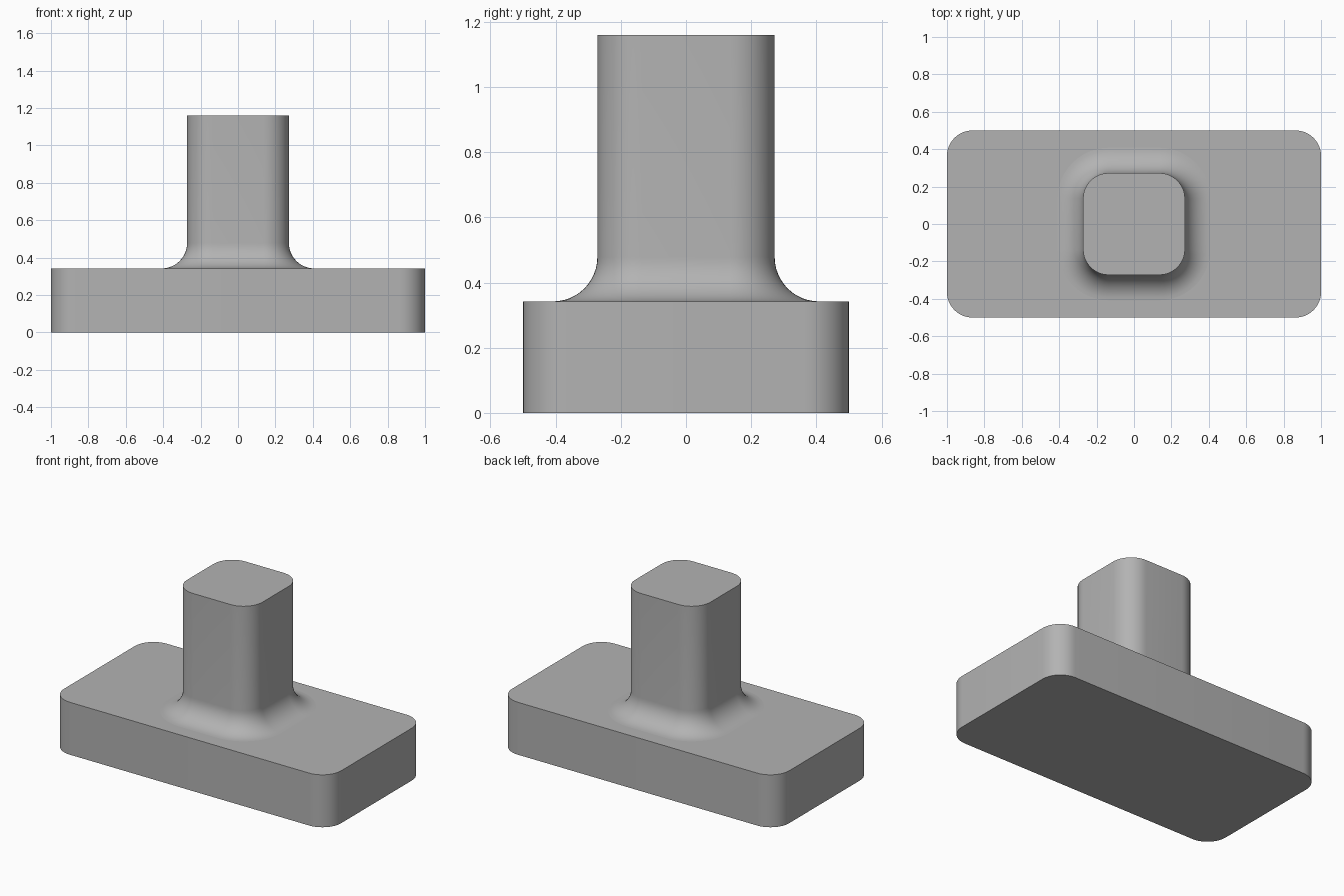
import bpy
import bmesh
from math import cos, sin, pi, radians

if "Cube" in bpy.data.objects:
    bpy.data.objects.remove(bpy.data.objects["Cube"], do_unlink=True)

R = 0.136            # shared corner and fillet radius
BASE_H = 0.342
POST_HALF = 0.272
POST_TOP = 1.16
STEPS = 12           # segments per quarter round

grey = bpy.data.materials.new("plain grey")
grey.use_nodes = True
colour = (0.45, 0.45, 0.45, 1)
grey.diffuse_color = colour
grey.node_tree.nodes["Principled BSDF"].inputs["Base Color"].default_value = colour


def rounded_ring(bm, half_x, half_y, radius, z):
    """Rounded rectangle of vertices, counter-clockwise."""
    ring = []
    for quarter, (sx, sy) in enumerate([(1, 1), (-1, 1), (-1, -1), (1, -1)]):
        for i in range(STEPS + 1):
            a = (quarter + i / STEPS) * pi / 2
            ring.append(bm.verts.new((sx * (half_x - radius) + radius * cos(a),
                                      sy * (half_y - radius) + radius * sin(a), z)))
    return ring


def loft(name, sections, cap_bottom=True):
    """Skin a stack of rounded rectangles into one part."""
    bm = bmesh.new()
    rings = [rounded_ring(bm, *s) for s in sections]
    for low, high in zip(rings, rings[1:]):
        for i in range(len(low)):
            j = (i + 1) % len(low)
            bm.faces.new((low[i], low[j], high[j], high[i]))
    bm.faces.new(rings[-1])
    if cap_bottom:
        bm.faces.new(rings[0][::-1])
    mesh = bpy.data.meshes.new(name)
    bm.to_mesh(mesh)
    bm.free()
    mesh.materials.append(grey)
    obj = bpy.data.objects.new(name, mesh)
    bpy.context.collection.objects.link(obj)
    bpy.ops.object.select_all(action='DESELECT')
    obj.select_set(True)
    bpy.context.view_layer.objects.active = obj
    bpy.ops.object.shade_smooth_by_angle(angle=radians(30))
    return obj


# Rounded slab
loft("base", [(1, 0.5, R, 0), (1, 0.5, R, BASE_H)])

# Square post with a concave fillet flaring onto the slab
sections = []
for i in range(STEPS + 1):
    a = i / STEPS * pi / 2
    flare = R * (1 - sin(a))
    sections.append((POST_HALF + flare, POST_HALF + flare, R + flare,
                     BASE_H + R * (1 - cos(a))))
sections.append((POST_HALF, POST_HALF, R, POST_TOP))
loft("post", sections, cap_bottom=False)
